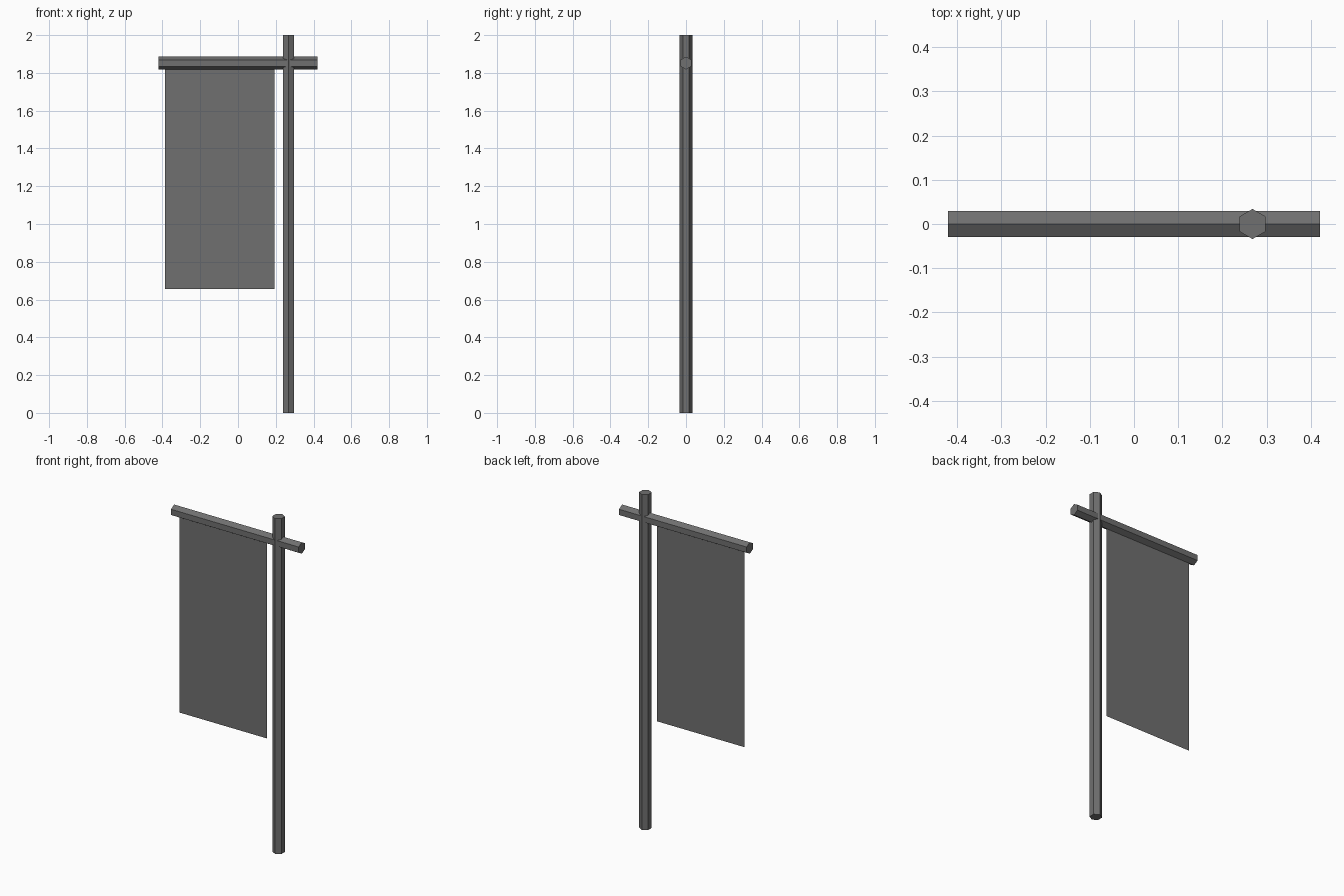
import bpy, bmesh, math
from mathutils import Matrix

cube = bpy.data.objects.get("Cube")
if cube:
    bpy.data.objects.remove(cube, do_unlink=True)

grey = bpy.data.materials.new("dark_grey")
grey.use_nodes = True
COLOUR = (0.16, 0.16, 0.16, 1.0)
grey.diffuse_color = COLOUR
grey.node_tree.nodes["Principled BSDF"].inputs["Base Color"].default_value = COLOUR


def finish(name, bm):
    mesh = bpy.data.meshes.new(name)
    bm.to_mesh(mesh)
    bm.free()
    mesh.materials.append(grey)
    obj = bpy.data.objects.new(name, mesh)
    bpy.context.collection.objects.link(obj)
    return obj


def hex_rod(name, length, radius, matrix):
    """Six-sided capped rod along local z, with corners on local +y and -y."""
    bm = bmesh.new()
    bmesh.ops.create_cone(bm, cap_ends=True, segments=6, radius1=radius,
                          radius2=radius, depth=length)
    # Put a corner exactly on the local y axis
    corner = bm.verts[:][0].co
    turn = math.pi / 2 - math.atan2(corner.y, corner.x)
    bm.transform(matrix @ Matrix.Rotation(turn, 4, 'Z'))
    return finish(name, bm)


# Upright pole
hex_rod("pole", 2.0, 0.034, Matrix.Translation((0.268, 0, 1.0)))

# Crossbar, laid along x with corners at top and bottom
lay_down = Matrix(((0, 0, 1, 0), (1, 0, 0, 0), (0, 1, 0, 0), (0, 0, 0, 1)))
hex_rod("crossbar", 0.842, 0.034, Matrix.Translation((0, 0, 1.852)) @ lay_down)

# Flat cloth hanging from the middle of the crossbar
bm = bmesh.new()
corners = [(-0.387, 0.655), (0.192, 0.655), (0.192, 1.852), (-0.387, 1.852)]
bm.faces.new([bm.verts.new((x, 0, z)) for x, z in corners])
finish("banner_cloth", bm)
